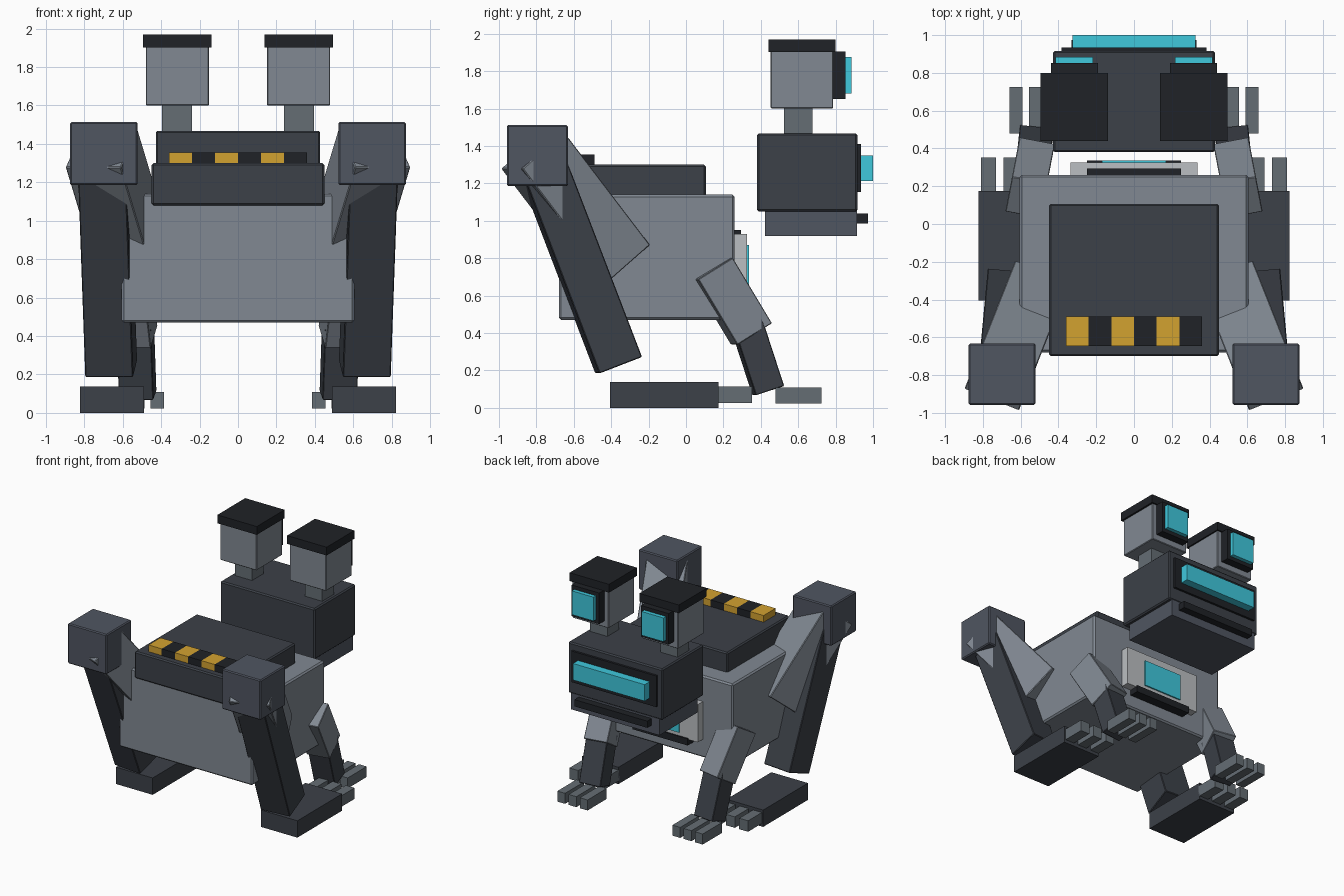
import bpy
from mathutils import Vector, Matrix

if "Cube" in bpy.data.objects:
    bpy.data.objects.remove(bpy.data.objects["Cube"])

COLORS = {
    "steel": (0.22, 0.25, 0.29), "dark": (0.045, 0.052, 0.065), "mid": (0.08, 0.092, 0.12),
    "toe": (0.13, 0.155, 0.175), "black": (0.014, 0.016, 0.02), "yellow": (0.65, 0.36, 0.03),
    "cyan": (0.05, 0.58, 0.72), "panel": (0.5, 0.52, 0.54),
}
MATS = {}
for key, c in COLORS.items():
    MATS[key] = bpy.data.materials.new(key)
    MATS[key].diffuse_color = (*c, 1)


def finish(name, mat, bevel):
    ob = bpy.context.object
    ob.name = name
    ob.data.materials.append(MATS[mat])
    if bevel:
        m = ob.modifiers.new("Bevel", 'BEVEL')
        m.width = bevel
        m.segments = 1
    return ob


def box(name, x, y, z, mat, bevel=0):
    """Axis-aligned box from (min, max) pairs."""
    bpy.ops.mesh.primitive_cube_add(size=1)
    ob = bpy.context.object
    size = [b - a for a, b in (x, y, z)]
    mid = [(a + b) / 2 for a, b in (x, y, z)]
    ob.data.transform(Matrix.Diagonal((*size, 1)))
    ob.location = mid
    return finish(name, mat, bevel)


def beam(name, a, b, w, t, mat, bevel=0):
    """Box limb running from a to b, with its width kept level."""
    a, b = Vector(a), Vector(b)
    bpy.ops.mesh.primitive_cube_add(size=1)
    ob = bpy.context.object
    ob.data.transform(Matrix.Diagonal((w, t, (b - a).length, 1)))
    ob.location = (a + b) / 2
    ob.rotation_euler = (b - a).to_track_quat('Z', 'Y').to_euler()
    return finish(name, mat, bevel)


# Body and back plate
box("body", (-.605, .605), (-.68, .26), (.47, 1.14), "steel", .012)
box("back_plate", (-.45, .45), (-.70, .107), (1.08, 1.30), "dark", .01)

# Hazard stripes
for i in range(6):
    x0 = -.36 + .12 * i
    box(f"stripe_{i}", (x0, x0 + .12), (-.645, -.49), (1.295, 1.355),
        "black" if i % 2 else "yellow")

# Chest display
box("chest_panel", (-.335, .335), (.25, .325), (.62, .93), "panel")
box("chest_screen", (-.17, .17), (.32, .336), (.66, .87), "cyan")
box("chest_top_bar", (-.25, .25), (.25, .295), (.90, .95), "black")
box("chest_lower_bar", (-.25, .25), (.25, .335), (.575, .63), "black")

# Head, jaw and visor
box("head", (-.428, .428), (.38, .917), (1.05, 1.468), "dark", .01)
box("jaw", (-.40, .40), (.423, .915), (.92, 1.055), "mid")
box("visor_frame", (-.385, .385), (.91, .935), (1.155, 1.41), "black")
box("visor", (-.325, .325), (.93, 1.0), (1.213, 1.348), "cyan")
box("mouth_bar", (-.33, .33), (.91, .973), (.985, 1.04), "black")

for side, s in (("left", -1), ("right", 1)):
    def sbox(name, x, *rest):
        xs = sorted((s * x[0], s * x[1]))
        return box(f"{name}_{side}", xs, *rest)

    def sbeam(name, a, b, *rest):
        return beam(f"{name}_{side}", (s * a[0], *a[1:]), (s * b[0], *b[1:]), *rest)

    # Raised eyes
    sbox("eye_stalk", (.24, .396), (.525, .675), (1.46, 1.605), "toe")
    sbox("eye_housing", (.15, .48), (.453, .787), (1.60, 1.91), "steel", .005)
    sbox("eye_cap", (.138, .495), (.44, .80), (1.902, 1.97), "black")
    sbox("eye_frame", (.19, .44), (.78, .853), (1.65, 1.905), "black")
    sbox("eye_lens", (.218, .415), (.85, .885), (1.68, 1.875), "cyan")

    # Hind leg
    sbeam("thigh", (.71, -.82, 1.377), (.528, -.36, .773), .31, .31, "steel", .005)
    sbox("knee", (.522, .875), (-.957, -.632), (1.185, 1.513), "mid", .008)
    sbeam("shin", (.70, -.79, 1.35), (.66, -.36, .228), .25, .245, "dark", .005)
    sbox("hind_foot", (.49, .822), (-.405, .175), (0, .138), "dark")
    for i, x in enumerate((.53, .65, .77)):
        sbox(f"hind_toe_{i}", (x - .04, x + .04), (.16, .353), (.025, .115), "toe")

    # Front leg
    sbeam("upper_arm", (.57, .14, .745), (.53, .35, .395), .19, .22, "steel", .004)
    sbeam("forearm", (.535, .32, .46), (.522, .44, .092), .18, .16, "dark", .004)
    for i, x in enumerate((.42, .522, .624)):
        sbox(f"front_toe_{i}", (x - .035, x + .035), (.478, .725), (.022, .108), "toe")

for m in bpy.data.materials:
    if m.users and not m.is_grease_pencil:
        m.use_nodes = True
        m.node_tree.nodes["Principled BSDF"].inputs["Base Color"].default_value = m.diffuse_color
